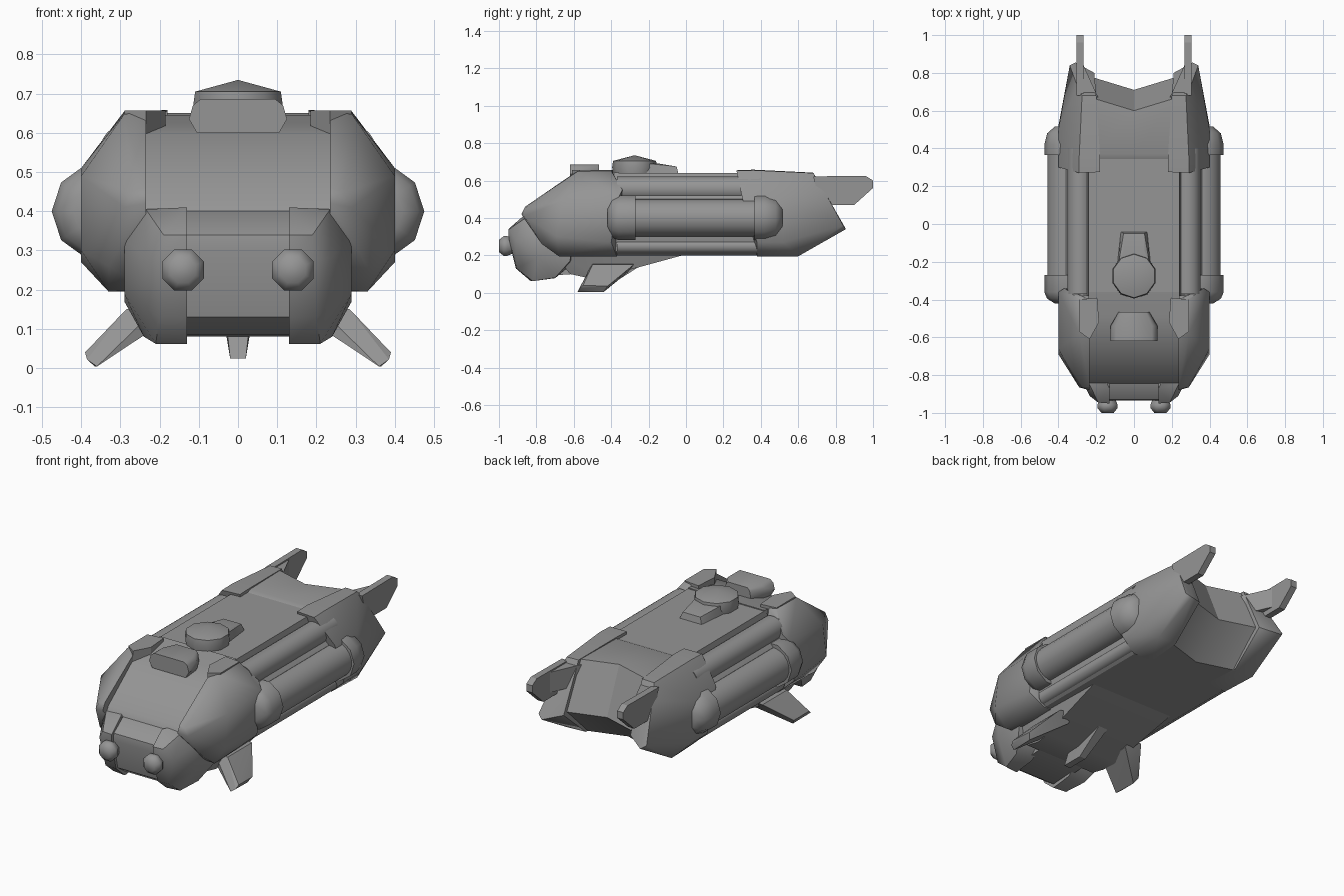
import bpy, bmesh, math

cube = bpy.data.objects.get("Cube")
if cube:
    bpy.data.objects.remove(cube, do_unlink=True)

grey = bpy.data.materials.new("hull grey")
grey.use_nodes = True
COLOUR = (0.3, 0.3, 0.3, 1)
grey.diffuse_color = COLOUR
grey.node_tree.nodes["Principled BSDF"].inputs["Base Color"].default_value = COLOUR


def finish(name, bm, angle):
    bmesh.ops.recalc_face_normals(bm, faces=bm.faces)
    mesh = bpy.data.meshes.new(name)
    bm.to_mesh(mesh)
    bm.free()
    mesh.materials.append(grey)
    obj = bpy.data.objects.new(name, mesh)
    bpy.context.collection.objects.link(obj)
    bpy.ops.object.select_all(action='DESELECT')
    obj.select_set(True)
    bpy.context.view_layer.objects.active = obj
    bpy.ops.object.shade_smooth_by_angle(angle=math.radians(angle))


def hull(name, points, angle=30):
    """Faceted solid wrapped around corner points."""
    bm = bmesh.new()
    for p in points:
        bm.verts.new(p)
    out = bmesh.ops.convex_hull(bm, input=bm.verts)
    loose = set(out["geom_interior"]) | set(out["geom_unused"])
    bmesh.ops.delete(bm, geom=[v for v in loose if isinstance(v, bmesh.types.BMVert)],
                     context='VERTS')
    bmesh.ops.dissolve_limit(bm, angle_limit=0.03, verts=bm.verts, edges=bm.edges)
    finish(name, bm, angle)


def loft(name, rings, angle=30):
    """Skin through equal-length rings, with capped ends."""
    bm = bmesh.new()
    rows = [[bm.verts.new(p) for p in ring] for ring in rings]
    n = len(rows[0])
    for a, b in zip(rows, rows[1:]):
        for i in range(n):
            bm.faces.new((a[i], a[(i + 1) % n], b[(i + 1) % n], b[i]))
    bm.faces.new(rows[0])
    bm.faces.new(rows[-1])
    finish(name, bm, angle)


def pair(name, points, angle=30):
    """Build a part on the left and its mirror on the right."""
    for side, s in (("left", 1), ("right", -1)):
        hull(f"{side}_{name}", [(s * x, y, z) for x, y, z in points], angle)


def both(points):
    """Points together with their mirror image, for parts on the centre line."""
    return [(s * x, y, z) for s in (1, -1) for x, y, z in points]


def across(profile, *xs):
    return [[(x, y, z) for y, z in profile] for x in xs]


def circle(cx, cz, r, y, n, phase=.5):
    turns = [math.tau * (i + phase) / n for i in range(n)]
    return [(cx + r * math.cos(t), y, cz + r * math.sin(t)) for t in turns]


# Main body, an extruded cross-section
half = [(.24, .64), (.25, .6), (.3, .57), (.36, .5), (.36, .3), (.34, .22), (.31, .2)]
section = half + [(-x, z) for x, z in reversed(half)]
loft("main_body", [[(x, y, z) for x, z in section] for y in (-.38, .5)])

# Long tubes along the flanks
for s, side in ((1, "left"), (-1, "right")):
    for label, x, z, r in (("shoulder_tube", .285, .555, .067), ("flank_tube", .36, .4, .1),
                           ("lower_tube", .32, .25, .04)):
        loft(f"{side}_{label}", [circle(s * x, z, r, y, 20) for y in (-.37, .4)], 40)

# Rounded collars at the ends of the flank tubes
for label, stations in (("front_collar", ((.125, -.27), (.125, -.36), (.11, -.395), (.07, -.42))),
                        ("rear_collar", ((.125, .365), (.125, .42), (.11, .48), (.07, .515)))):
    pair(label, [p for r, y in stations for p in circle(.35, .4, r, y, 10, 0)], 60)

# Sloped front deck between the front pads
deck = [(-.36, .645), (-.49, .625), (-.62, .595), (-.83, .43), (-.845, .4), (-.8, .2), (-.36, .2)]
loft("front_deck", across(deck, -.24, .24))

# Front shoulder pads, with a lip over the deck
pair("front_pad", [
    (.235, -.4, .655), (.29, -.4, .652), (.235, -.58, .652), (.29, -.58, .648),
    (.368, -.34, .55), (.4, -.36, .51), (.4, -.66, .49), (.4, -.4, .27), (.4, -.69, .3),
    (.32, -.37, .195), (.33, -.68, .195), (.235, -.37, .195), (.235, -.68, .2),
    (.235, -.86, .46), (.27, -.865, .45), (.29, -.865, .41), (.235, -.88, .42),
    (.33, -.77, .26)], 60)
pair("pad_lip", [(x, y, z) for z in (.58, .657) for x, y in
                 ((.195, -.39), (.185, -.52), (.235, -.61), (.29, -.57), (.29, -.4))], 20)

# Nose: recessed middle and two cheeks
nose = [(-.7, .41), (-.85, .4), (-.93, .34), (-.935, .3), (-.895, .13), (-.83, .085), (-.6, .1),
        (-.55, .2)]
loft("nose_centre", across(nose, -.15, .15), 40)
pair("nose_cheek", [
    (.13, -.87, .41), (.235, -.85, .405), (.13, -.95, .34), (.19, -.945, .34), (.13, -.95, .29),
    (.19, -.945, .28), (.13, -.91, .13), (.2, -.905, .13), (.13, -.83, .062), (.21, -.82, .062),
    (.24, -.7, .08), (.13, -.7, .078), (.29, -.8, .33), (.29, -.79, .19), (.235, -.91, .28),
    (.29, -.6, .33), (.29, -.62, .17), (.13, -.6, .3), (.13, -.6, .16), (.235, -.65, .405)], 42)

# Nose lamps
for s, side in ((1, "left"), (-1, "right")):
    loft(f"{side}_nose_lamp", [circle(s * .14, .25, r, y, 8) for r, y in
                               ((.04, -.92), (.057, -.955), (.057, -.975), (.035, -1))], 60)

# Wedge keel under the body
hull("keel", both([(.27, 0, .205), (.24, -.44, .085), (.23, -.53, .08), (.23, -.62, .1),
                   (.27, -.7, .2), (.28, -.4, .205)]))

# Landing fins
pair("landing_fin", [
    (.2, -.5, .16), (.2, -.28, .16), (.285, -.5, .15), (.285, -.28, .15), (.2, -.5, .11),
    (.2, -.31, .11), (.39, -.55, .04), (.385, -.42, .035), (.36, -.58, .004),
    (.365, -.44, .004), (.385, -.57, .022)], 20)
hull("centre_fin", both([(.03, -.5, .12), (.03, -.25, .14), (.03, -.5, .085),
                         (.02, -.56, .025), (.02, -.43, .025)]), 20)

# Rear deck with a V-shaped stern
rear = [(.345, .64), (.37, .65), (.6, .64), (.71, .38), (.52, .2), (.345, .2)]
swept = [(y + (.07 if y > .5 else 0), z) for y, z in rear]
loft("rear_deck", across(swept, -.23) + across(rear, 0) + across(swept, .23))

# Rear pods
pair("rear_pod", [
    (.18, .275, .655), (.29, .27, .652), (.18, .36, .658), (.29, .36, .655), (.2, .68, .642),
    (.275, .68, .64), (.4, .3, .51), (.4, .5, .5), (.4, .38, .27),
    (.4, .52, .27), (.32, .38, .195), (.33, .6, .195), (.19, .38, .2), (.21, .6, .2),
    (.34, .84, .36), (.31, .855, .34), (.21, .8, .37), (.3, .73, .56)], 50)

# Tail fins: thin blade and flared root
blade = [(.68, .622), (.96, .625), (1, .6), (1, .56), (.9, .47), (.72, .47)]
pair("tail_fin", [(x, y, z) for x in (.267, .305) for y, z in blade], 25)
pair("tail_fin_root", [(x, y, z) for x, y in ((.267, .84), (.304, .84), (.19, .67), (.3, .7))
                       for z in (.5, .615)], 40)

# Roof turret: faceted dome with a tapered tail
dome = [(x, h - .275, z) for r, z in ((.115, .705), (.12, .67), (.11, .62))
        for x, _, h in circle(0, 0, r, 0, 10)]
hull("turret_dome", dome + [(0, -.275, .735)], 45)
hull("turret_tail", both([(.09, -.22, .63), (.08, -.2, .69), (.055, -.05, .675),
                          (.07, -.04, .635), (.055, -.14, .69)]), 20)

# Forward sensor box on the roof
box = [(.105, .6), (.125, .635), (.115, .67), (.095, .686)]
hull("sensor_box", both([(x * k, y, z) for x, z in box
                         for k, y in ((1, -.62), (1, -.54), (.65, -.465))]), 45)
